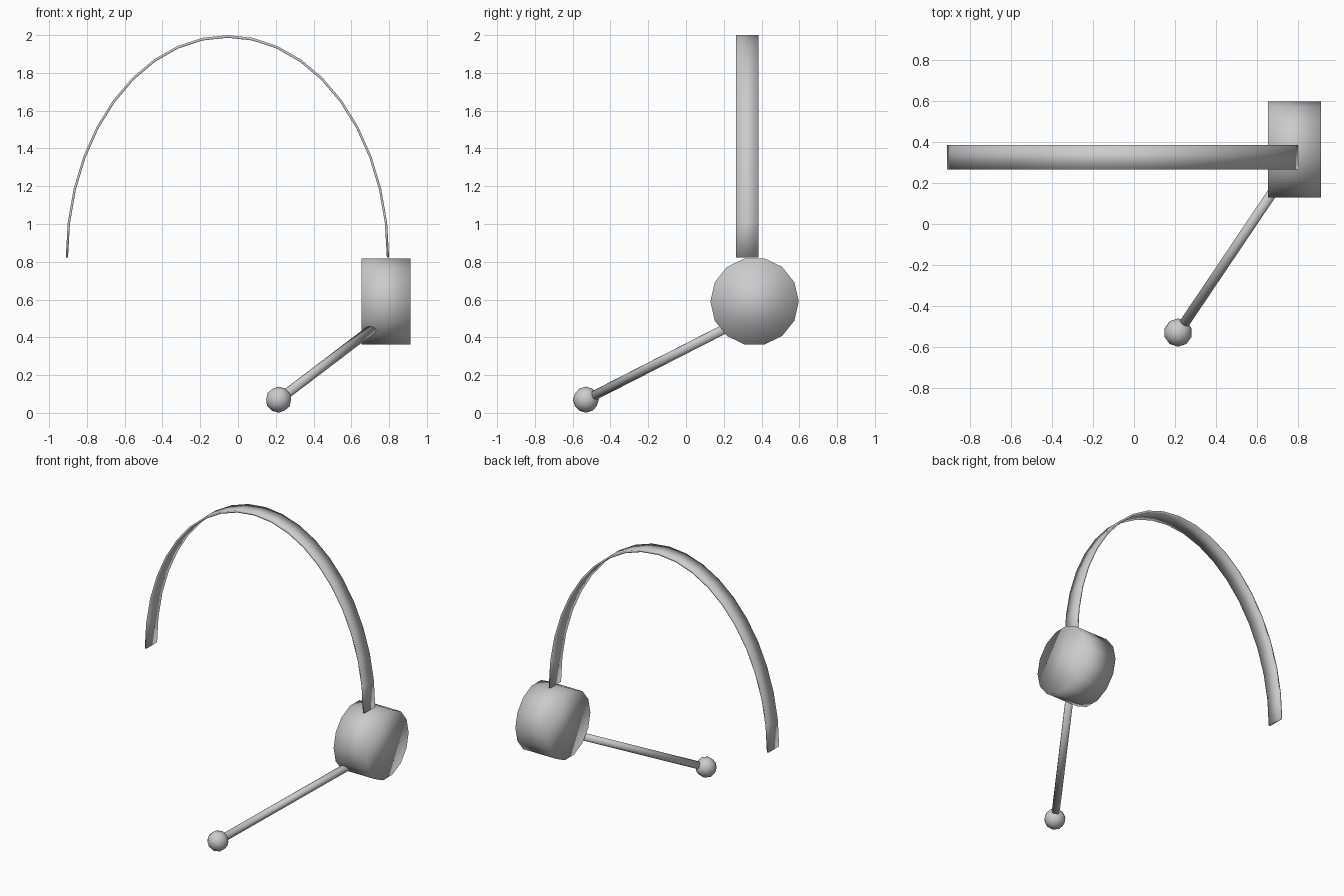
import bpy
import bmesh
import math
from mathutils import Vector, Matrix

cube = bpy.data.objects.get("Cube")
if cube:
    bpy.data.objects.remove(cube, do_unlink=True)

grey = bpy.data.materials.new("light_grey")
grey.use_nodes = True
colour = (0.6, 0.6, 0.6, 1)
grey.diffuse_color = colour
grey.node_tree.nodes["Principled BSDF"].inputs["Base Color"].default_value = colour


def finish(name, bm):
    """Turn a bmesh into a smooth grey object."""
    bmesh.ops.recalc_face_normals(bm, faces=bm.faces)
    for face in bm.faces:
        face.smooth = True
    mesh = bpy.data.meshes.new(name)
    bm.to_mesh(mesh)
    bm.free()
    mesh.materials.append(grey)
    obj = bpy.data.objects.new(name, mesh)
    bpy.context.scene.collection.objects.link(obj)
    return obj


def rod(name, start, end, radius, sides, spin=0):
    """Capped cylinder between two points."""
    start, end = Vector(start), Vector(end)
    axis = end - start
    turn = axis.to_track_quat("Z", "Y").to_matrix().to_4x4()
    place = Matrix.Translation((start + end) / 2) @ turn @ Matrix.Rotation(spin, 4, "Z")
    bm = bmesh.new()
    bmesh.ops.create_cone(bm, cap_ends=True, segments=sides, radius1=radius,
                          radius2=radius, depth=axis.length, matrix=place)
    return finish(name, bm)


# Headband: a flat strip swept along half an ellipse
STEPS = 20
CENTRE = Vector((-0.056, 0.325, 0.822))
bm = bmesh.new()
rings = []
for i in range(STEPS + 1):
    a = math.pi * i / STEPS
    ring = []
    for rx, rz, y in ((0.856, 1.178, -0.06), (0.856, 1.178, 0.06),
                      (0.844, 1.164, 0.06), (0.844, 1.164, -0.06)):
        ring.append(bm.verts.new(CENTRE + Vector((rx * math.cos(a), y, rz * math.sin(a)))))
    rings.append(ring)
for r, s in zip(rings, rings[1:]):
    for k in range(4):
        n = (k + 1) % 4
        bm.faces.new((r[k], r[n], s[n], s[k]))
bm.faces.new(rings[0])
bm.faces.new(rings[-1])
finish("headband", bm)

# Ear cup: a fourteen-sided drum lying along x, corners pointing along y
cup = rod("ear_cup", (0.655, 0.363, 0.59), (0.912, 0.363, 0.59), 0.234, 14)
corner = max(cup.data.vertices, key=lambda v: v.co.y).co
offset = math.atan2(corner.z - 0.59, corner.y - 0.363)
pivot = Matrix.Translation((0, 0.363, 0.59))
cup.data.transform(pivot @ Matrix.Rotation(-offset, 4, "X") @ pivot.inverted())

# Microphone arm and tip
rod("microphone_arm", (0.242, -0.49, 0.09), (0.734, 0.24, 0.463), 0.026, 10)
bm = bmesh.new()
bmesh.ops.create_icosphere(bm, subdivisions=2, radius=0.069,
                           matrix=Matrix.Translation((0.215, -0.53, 0.07)))
finish("microphone_tip", bm)
